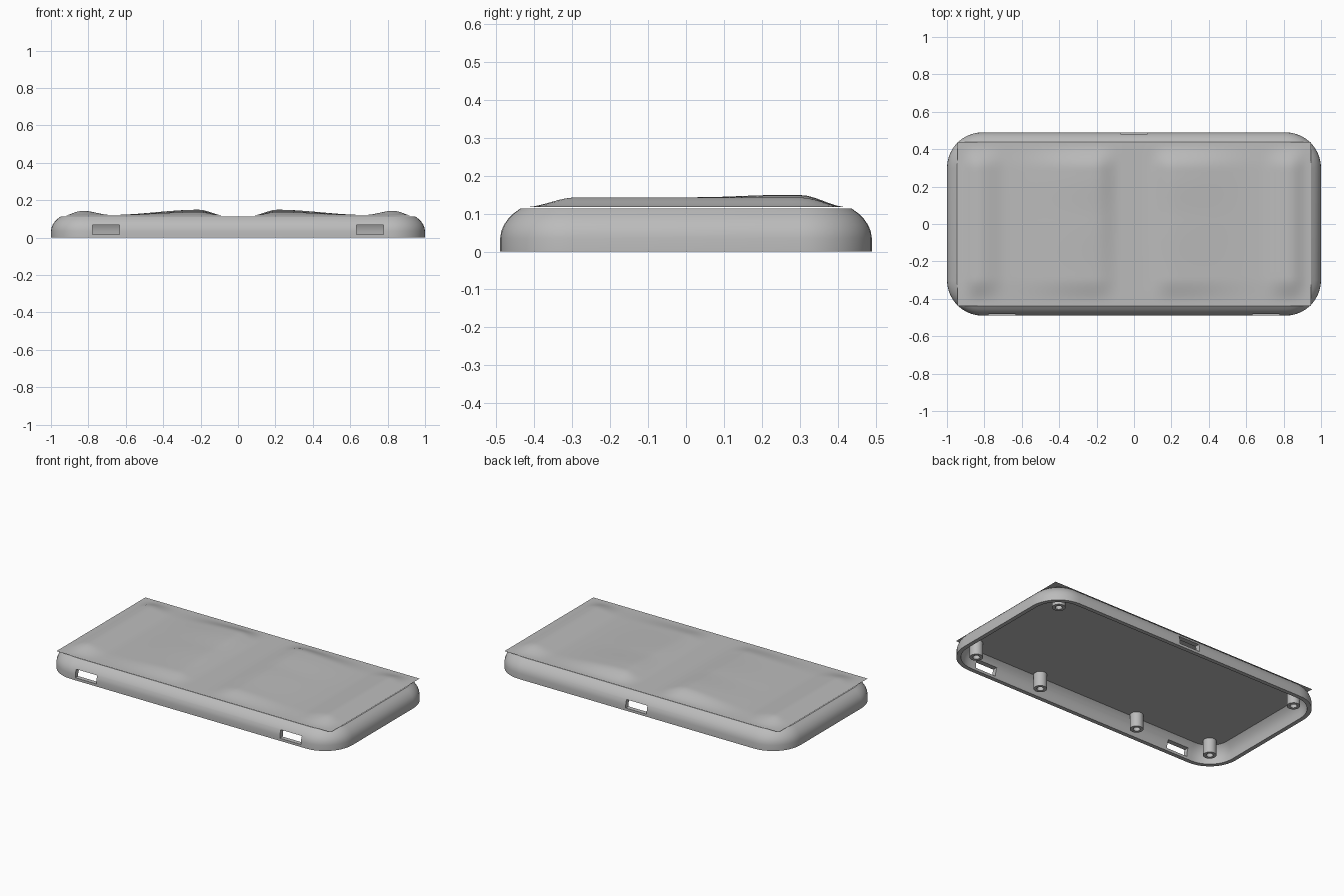
import bpy, bmesh, math

cube = bpy.data.objects.get("Cube")
if cube:
    bpy.data.objects.remove(cube, do_unlink=True)

grey = bpy.data.materials.new("light_grey")
grey.use_nodes = True
COLOUR = (0.5, 0.5, 0.5, 1)
grey.diffuse_color = COLOUR
grey.node_tree.nodes["Principled BSDF"].inputs["Base Color"].default_value = COLOUR

HX, HY, RADIUS = 1.0, 0.49, 0.19


def finish(name, bm, angle=35):
    """Turn a bmesh into a smooth-shaded grey object."""
    mesh = bpy.data.meshes.new(name)
    bm.to_mesh(mesh)
    bm.free()
    mesh.materials.append(grey)
    obj = bpy.data.objects.new(name, mesh)
    bpy.context.collection.objects.link(obj)
    bpy.ops.object.select_all(action="DESELECT")
    obj.select_set(True)
    bpy.context.view_layer.objects.active = obj
    bpy.ops.object.shade_smooth_by_angle(angle=math.radians(angle))
    return obj


def rounded_ring(inset, z, steps=10):
    """Rounded rectangle, inset from the outer wall."""
    r = RADIUS - inset
    points = []
    for quarter, (sx, sy) in enumerate([(1, 1), (-1, 1), (-1, -1), (1, -1)]):
        for i in range(steps + 1):
            a = math.pi / 2 * (quarter + i / steps)
            points.append((sx * (HX - RADIUS) + r * math.cos(a),
                           sy * (HY - RADIUS) + r * math.sin(a), z))
    return points


def circle_ring(x, y, r, z, steps=24):
    turn = 2 * math.pi / steps
    return [(x + r * math.cos(i * turn), y + r * math.sin(i * turn), z)
            for i in range(steps)]


def loft(rings):
    """Skin a stack of rings and cap both ends."""
    bm = bmesh.new()
    rows = [[bm.verts.new(p) for p in ring] for ring in rings]
    n = len(rows[0])
    for a, b in zip(rows, rows[1:]):
        for i in range(n):
            j = (i + 1) % n
            bm.faces.new((a[i], a[j], b[j], b[i]))
    bm.faces.new(rows[0])
    bm.faces.new(rows[-1])
    bmesh.ops.recalc_face_normals(bm, faces=bm.faces[:])
    return bm


# Hollow case: ceiling, inner wall, rim, rounded outer wall, lid
wall = [(.065, .1), (.05, .085), (.036, .06), (.028, .035), (.026, 0),
        (0, 0), (0, .035), (.003, .053), (.01, .07), (.021, .086),
        (.035, .1), (.053, .113)]
case = finish("case_shell", loft([rounded_ring(*p) for p in wall]))

# Port openings: two at the front, one at the back
for x, y in [(-.705, -HY), (.705, -HY), (0, HY)]:
    bpy.ops.mesh.primitive_cube_add(size=1, location=(x, y, .041))
    cutter = bpy.context.object
    cutter.name = "port_cutter"
    cutter.hide_render = True
    cutter.scale = (.145, .16, .05)
    cut = case.modifiers.new("port", "BOOLEAN")
    cut.object = cutter
    cut.solver = "EXACT"
    bpy.context.view_layer.objects.active = case
    bpy.ops.object.modifier_apply(modifier=cut.name)
    bpy.data.objects.remove(cutter, do_unlink=True)

# Screw posts under the ceiling
for side, label in [(-1, "right"), (1, "left")]:
    for place, x, y in [("back", .865, .37), ("front", .86, -.36), ("middle", .355, -.4)]:
        post = [(.02, .06), (.02, .008), (.038, .008), (.038, .105)]
        finish(f"screw_post_{place}_{label}",
               loft([circle_ring(side * x, y, r, z) for r, z in post]))


def blend(points, t):
    """Smooth interpolation through (position, value) pairs."""
    if t <= points[0][0]:
        return points[0][1]
    for (a, u), (b, v) in zip(points, points[1:]):
        if t <= b:
            s = (t - a) / (b - a)
            return u + (v - u) * s * s * (3 - 2 * s)
    return points[-1][1]


# Top sheet: sharp-cornered, with gently raised pads on each half
inner_ridge = [(.07, 0), (.21, 1), (.68, 0)]
outer_ridge = [(.68, 0), (.83, .022), (.935, 0)]
ridge_height = [(-.3, .016), (.03, .022), (.25, .028)]
edge_fade = [(-.425, 0), (-.29, 1), (.3, 1), (.425, 0)]


def sheet_height(x, y):
    x = abs(x)
    pad = blend(inner_ridge, x) * blend(ridge_height, y)
    pad += blend(outer_ridge, x) + blend([(.08, 0), (.2, .004), (.85, .004), (.93, 0)], x)
    return .117 + pad * blend(edge_fade, y)


bm = bmesh.new()
bmesh.ops.create_grid(bm, x_segments=90, y_segments=44, size=1)
for v in bm.verts:
    v.co.x *= .945
    v.co.y *= .438
    v.co.z = sheet_height(v.co.x, v.co.y)
finish("top_sheet", bm, 60)
